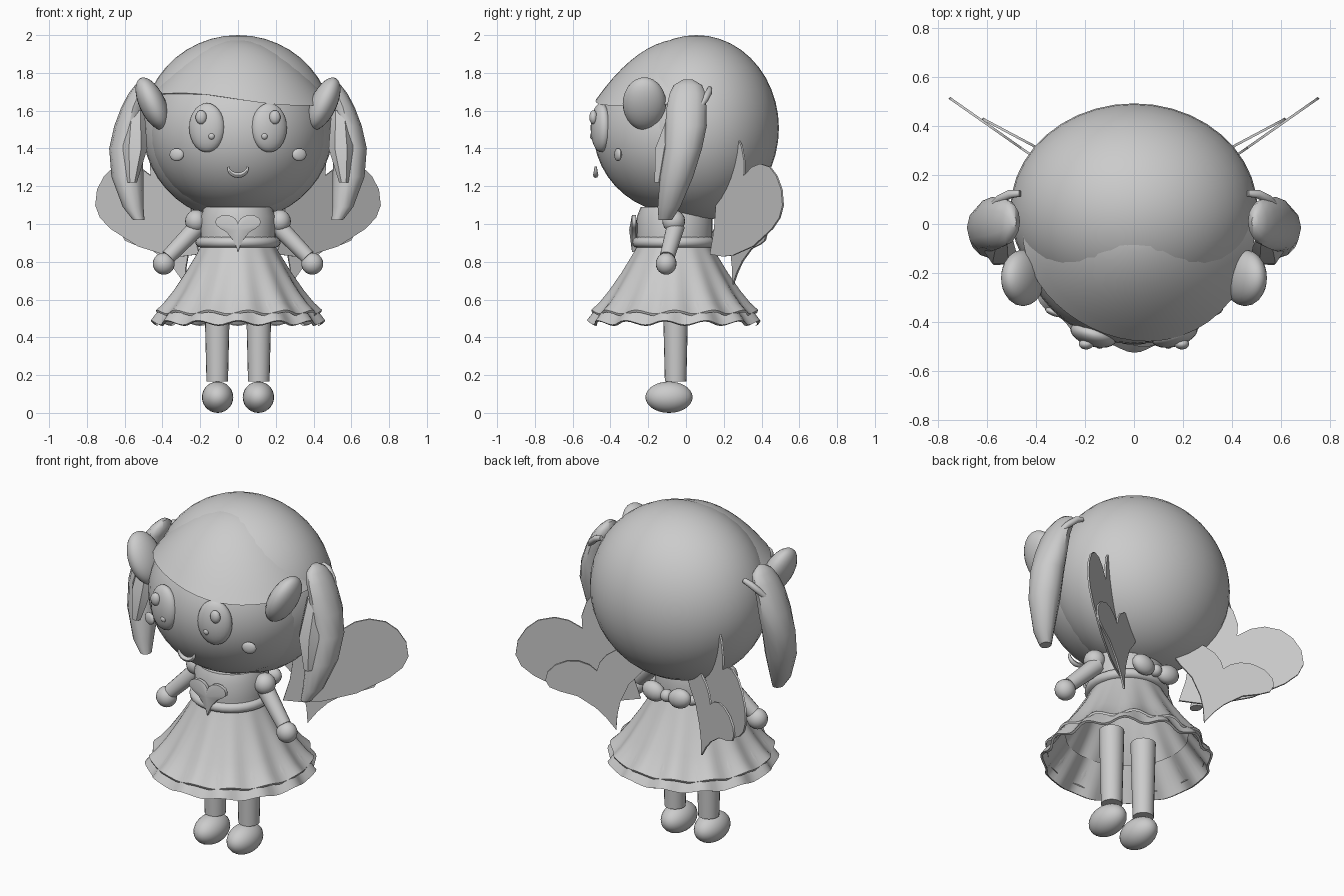
import bpy, bmesh, math
from mathutils import Vector, Matrix

cube = bpy.data.objects.get("Cube")
if cube:
    bpy.data.objects.remove(cube, do_unlink=True)

grey = bpy.data.materials.new("plain_grey")
grey.use_nodes = True
COLOR = (0.6, 0.6, 0.6, 1)
grey.diffuse_color = COLOR
grey.node_tree.nodes["Principled BSDF"].inputs["Base Color"].default_value = COLOR


def finish(name, bm):
    """Turn a bmesh into a smooth-shaded object."""
    bmesh.ops.recalc_face_normals(bm, faces=bm.faces)
    mesh = bpy.data.meshes.new(name)
    bm.to_mesh(mesh)
    bm.free()
    mesh.materials.append(grey)
    ob = bpy.data.objects.new(name, mesh)
    bpy.context.collection.objects.link(ob)
    bpy.ops.object.select_all(action="DESELECT")
    ob.select_set(True)
    bpy.context.view_layer.objects.active = ob
    bpy.ops.object.shade_smooth_by_angle(angle=math.radians(45))


def ball(name, loc, size, rot=None, seg=24):
    """Ellipsoid, optionally turned."""
    bm = bmesh.new()
    bmesh.ops.create_uvsphere(bm, u_segments=seg, v_segments=seg // 2 + 2, radius=1)
    bm.transform(Matrix.Translation(loc) @ (rot or Matrix()) @ Matrix.Diagonal((*size, 1)))
    finish(name, bm)


def loft(name, rings, caps=True):
    """Skin a list of point rings."""
    bm = bmesh.new()
    loops = [[bm.verts.new(p) for p in ring] for ring in rings]
    n = len(loops[0])
    for a, b in zip(loops, loops[1:]):
        for i in range(n):
            j = (i + 1) % n
            bm.faces.new((a[i], a[j], b[j], b[i]))
    if caps:
        bm.faces.new(loops[0])
        bm.faces.new(loops[-1])
    finish(name, bm)


def angles(n):
    return [2 * math.pi * i / n for i in range(n)]


def oval(c, rx, ry, n):
    return [(c[0] + rx * math.cos(t), c[1] + ry * math.sin(t), c[2]) for t in angles(n)]


def tube(name, points, radii, sides=12):
    """Round tube along a path of points, one radius per point."""
    pts = [Vector(p) for p in points]
    rings = []
    for i, p in enumerate(pts):
        d = (pts[min(i + 1, len(pts) - 1)] - pts[max(i - 1, 0)]).normalized()
        u = d.cross(Vector((0, 1, 0))).normalized()
        v = d.cross(u)
        rings.append([p + radii[i] * (u * math.cos(t) + v * math.sin(t)) for t in angles(sides)])
    loft(name, rings)


def heart(name, upper, lower, thick, matrix, ridge=0):
    """Heart plate in the local xz plane, tip at the origin, pointing along local x."""
    outline = upper + [(a, -b) for a, b in reversed(lower[1:-1])]
    bm = bmesh.new()
    rims = []
    for s in (-1, 1):
        rim = [bm.verts.new((a, s * thick / 2, b)) for a, b in outline]
        hub = bm.verts.new((upper[-1][0] * 0.75, s * (thick / 2 + ridge), 0))
        for i in range(len(rim)):
            bm.faces.new((rim[i], rim[(i + 1) % len(rim)], hub))
        rims.append(rim)
    for i in range(len(outline)):
        j = (i + 1) % len(outline)
        bm.faces.new((rims[0][i], rims[0][j], rims[1][j], rims[1][i]))
    bm.transform(matrix)
    finish(name, bm)


def rot(deg, axis):
    return Matrix.Rotation(math.radians(deg), 4, axis)


# Half outlines of a full heart and of one with a slender tip
FULL = [(0, 0), (.06, .1), (.12, .17), (.27, .29), (.45, .375), (.54, .395), (.61, .38), (.67, .32),
        (.7, .24), (.7, .16), (.66, .08), (.6, .03), (.52, 0)]
SLIM = [(0, 0), (.12, .045), (.22, .1), (.35, .21), (.42, .33), (.475, .4), (.54, .415), (.6, .38),
        (.645, .3), (.655, .2), (.63, .11), (.58, .04), (.52, 0)]

# Head and hair
ball("head", (0, -.02, 1.49), (.47, .47, .44), seg=40)
ball("back_hair", (0, .055, 1.508), (.505, .437, .492), seg=40)


# Fringe: a flared cap with a wavy lower edge
def fringe_ring(k, n=48, top=1.98):
    ring = []
    for t in angles(n):
        drop = k * k * (top - 1.66 + .033 * math.sin(5 * .46 * math.cos(t)))
        r = math.sqrt(.65 * drop)
        ring.append((1.04 * r * math.cos(t), -.02 + r * math.sin(t), top - drop))
    return ring


loft("fringe", [fringe_ring(k / 10) for k in range(1, 11)])

# Mouth
arc = [math.pi * (1 + k / 10) for k in range(11)]
tube("mouth", [(.052 * math.cos(t), -.478, 1.303 + .045 * math.sin(t)) for t in arc],
     [.006 - .008 * math.sin(t) for t in arc], 8)

# Torso, belt and chest heart
loft("torso", [oval((0, -.06, z), r, r, 28) for z, r in ((.86, .2), (.95, .2), (1.04, .2), (1.09, .18))])
loft("belt", [oval((0, -.06, .903 + .027 * math.sin(t)), .2 + .026 * math.cos(t), .2 + .026 * math.cos(t), 32)
              for t in (math.pi * (k / 6 - .5) for k in range(7))], caps=False)
heart("chest_heart", SLIM, SLIM, .02,
      Matrix.Translation((0, -.276, .852)) @ rot(-90, "Y") @ Matrix.Diagonal((.3, 1, .29, 1)), .015)


# Skirt layers with pleats and a wavy hem
def skirt(name, profile, phase, waves=13):
    rings = []
    for r, z, ripple in profile:
        ring = []
        for t in angles(104):
            w = ripple * math.cos(waves * t + phase)
            ring.append(((r + w) * math.cos(t), -.06 + (r + w) * math.sin(t), z + w))
        rings.append(ring)
    loft(name, rings, caps=False)


skirt("overskirt", [(.19, .9, 0), (.215, .85, .001), (.28, .74, .003), (.345, .64, .006), (.395, .575, .008),
                    (.435, .535, .01), (.43, .523, .01)], 0)
skirt("underskirt", [(.33, .64, .004), (.39, .56, .008), (.43, .51, .011), (.453, .478, .012), (.44, .472, .012)], 1.5)

# Back bow
ball("bow_knot", (0, .18, .93), (.035, .035, .035), seg=16)

for side, s in (("left", 1), ("right", -1)):
    # Eyes with highlights, and cheeks
    ball("eye_" + side, (s * .165, -.45, 1.51), (.097, .05, .13), rot(s * 16, "Z"))
    ball("eye_highlight_" + side, (s * .195, -.49, 1.565), (.03, .022, .037), seg=16)
    ball("eye_sparkle_" + side, (s * .14, -.495, 1.465), (.018, .014, .018), seg=12)
    ball("cheek_" + side, (s * .325, -.36, 1.367), (.04, .016, .034), rot(s * 20, "Z"), seg=16)

    # Side hair puffs, pigtails and ties
    ball("hair_puff_" + side, (s * .453, -.22, 1.637), (.07, .115, .15), rot(s * 25, "Y"))
    lock = ((.495, .01, 1.765, .015, .025), (.505, .01, 1.735, .04, .075), (.525, .008, 1.69, .055, .095),
            (.555, .003, 1.62, .062, .105), (.58, 0, 1.52, .075, .11), (.595, -.015, 1.4, .087, .1),
            (.585, -.05, 1.25, .085, .088), (.555, -.09, 1.09, .055, .06), (.525, -.11, 1.02, .03, .035))
    loft("pigtail_" + side, [oval((s * x, y, z), rx, ry, 12) for x, y, z, rx, ry in lock])
    lock = ((.54, -.06, 1.6, .045, .03), (.545, -.115, 1.4, .065, .055), (.56, -.145, 1.22, .025, .025))
    loft("front_lock_" + side, [oval((s * x, y, z), rx, ry, 6) for x, y, z, rx, ry in lock])
    tube("hair_tie_" + side, [(s * .465, .125, 1.715), (s * .505, .122, 1.7), (s * .55, .1, 1.66),
                              (s * .585, .065, 1.61)], [.014, .018, .018, .014], 10)

    # Arms
    ball("sleeve_" + side, (s * .222, -.065, 1.015), (.058, .06, .06), seg=20)
    tube("arm_" + side, [(s * .215, -.055, .985), (s * .37, -.1, .825)], [.048, .04], 16)
    ball("hand_" + side, (s * .393, -.105, .79), (.058, .055, .058), seg=20)

    # Legs and shoes
    tube("leg_" + side, [(s * .11, -.055, .62), (s * .11, -.055, .165)], [.068, .057], 20)
    ball("shoe_" + side, (s * .108, -.09, .083), (.083, .125, .083))

    # Bow loops
    ball("bow_loop_" + side, (s * .085, .18, .935), (.07, .045, .055), rot(s * -15, "Y"), seg=16)

    # Wings: one large and one small heart on each side
    mirror = Matrix.Diagonal((s, 1, 1, 1))
    for label, tip, yaw, tilt, size, lower in (("large", (.204, .13, .84), 35, 53, 1, FULL),
                                               ("small", (.28, .25, .68), 28, 73, .69, SLIM)):
        place = Matrix.Translation(tip) @ rot(yaw, "Z") @ rot(-tilt, "Y") @ Matrix.Diagonal((size, 1, size, 1))
        heart(label + "_wing_" + side, SLIM, lower, .01, mirror @ place)
